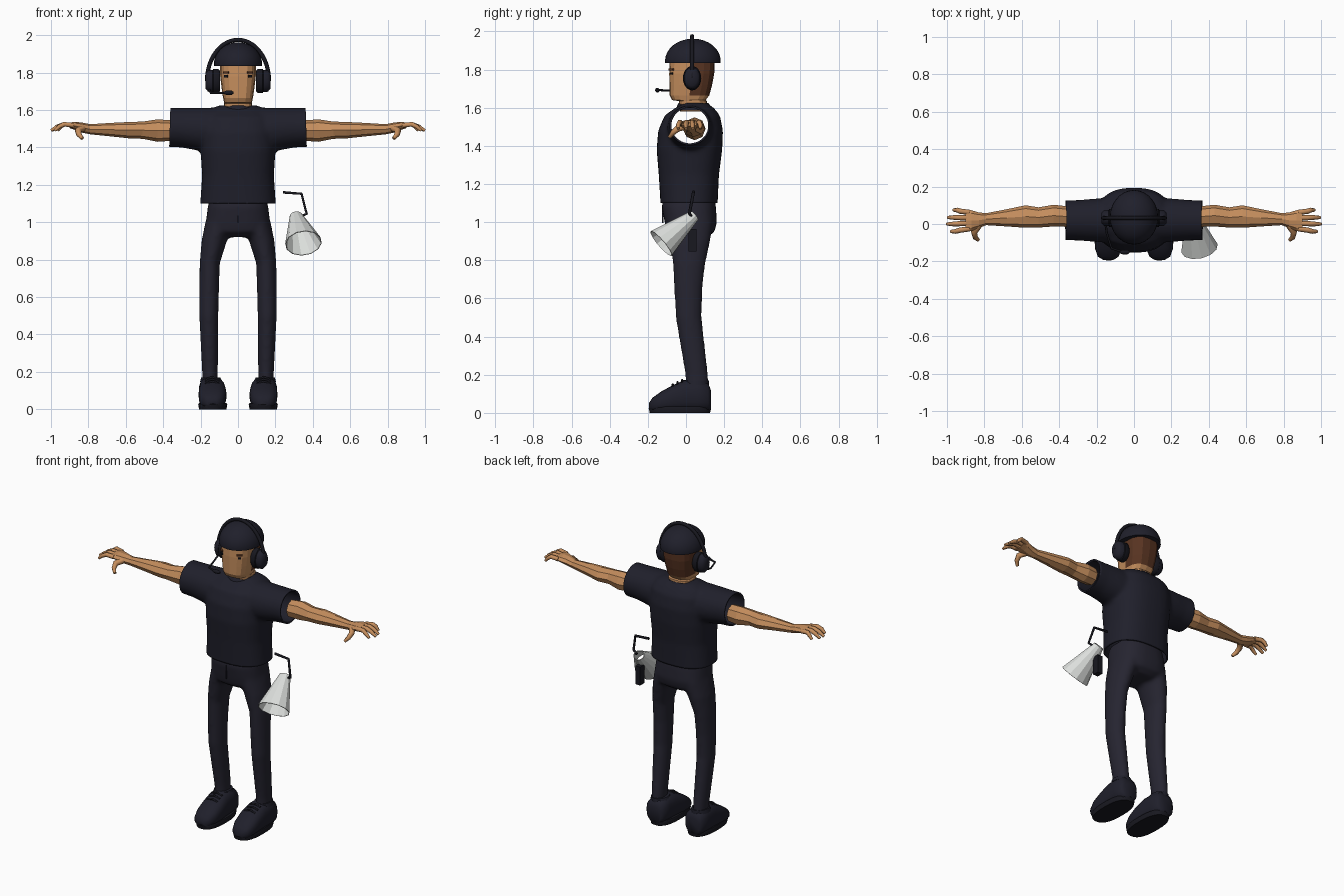
import bpy, bmesh
from math import sin, cos, pi, radians
from mathutils import Vector, Matrix

cube = bpy.data.objects.get("Cube")
if cube:
    bpy.data.objects.remove(cube, do_unlink=True)


def material(name, r, g, b):
    m = bpy.data.materials.new(name)
    m.use_nodes = True
    m.diffuse_color = (r, g, b, 1)
    m.node_tree.nodes["Principled BSDF"].inputs["Base Color"].default_value = (r, g, b, 1)
    return m


NAVY = material("navy cloth", .014, .014, .024)
PANTS = material("trouser cloth", .019, .018, .03)
BLACK = material("black plastic", .009, .009, .014)
SKIN = material("skin", .56, .27, .11)
HAIR = material("brown hair", .10, .035, .016)
WHITE = material("pale shell", .72, .74, .72)


def spow(v, n):
    return (abs(v) ** (2 / n)) * (1 if v >= 0 else -1)


def loft(bm, rings, sides=16, axis="z", n=2, caps=True):
    """Skin rings of (position, centre 1, centre 2, radius 1, radius 2) along an axis."""
    loops = []
    for p, c1, c2, r1, r2 in rings:
        loop = []
        for i in range(sides):
            a = 2 * pi * i / sides
            u, v = c1 + r1 * spow(cos(a), n), c2 + r2 * spow(sin(a), n)
            co = {"z": (u, v, p), "x": (p, u, v), "y": (u, p, v)}[axis]
            loop.append(bm.verts.new(co))
        loops.append(loop)
    for a, b in zip(loops, loops[1:]):
        for i in range(sides):
            j = (i + 1) % sides
            bm.faces.new((a[i], a[j], b[j], b[i]))
    if caps:
        bm.faces.new(loops[0])
        bm.faces.new(loops[-1])
    bmesh.ops.recalc_face_normals(bm, faces=bm.faces[:])
    return bm


def add(name, mesh, mat, smooth=0, mirror=False):
    ob = bpy.data.objects.new(name, mesh)
    bpy.context.collection.objects.link(ob)
    mesh.materials.clear()
    mesh.materials.append(mat)
    if mirror:
        ob.modifiers.new("Mirror", "MIRROR").use_clip = False
    if smooth:
        bpy.ops.object.select_all(action="DESELECT")
        ob.select_set(True)
        bpy.context.view_layer.objects.active = ob
        bpy.ops.object.shade_smooth_by_angle(angle=radians(smooth))
    return ob


def finish(name, bm, mat, smooth=0, mirror=False):
    mesh = bpy.data.meshes.new(name)
    bm.to_mesh(mesh)
    bm.free()
    return add(name, mesh, mat, smooth, mirror)


def part(name, rings, mat, smooth=0, mirror=False, **kw):
    return finish(name, loft(bmesh.new(), rings, **kw), mat, smooth, mirror)


def evaluated(ob):
    deps = bpy.context.evaluated_depsgraph_get()
    return bpy.data.meshes.new_from_object(ob.evaluated_get(deps))


def blend(name, bm, mat, cuts):
    """Fuse overlapping solids into one soft skin, then trim it open at the cut planes."""
    ob = finish(name, bm, mat)
    rm = ob.modifiers.new("Fuse", "REMESH")
    rm.mode, rm.voxel_size = "VOXEL", .012
    sm = ob.modifiers.new("Soften", "SMOOTH")
    sm.factor, sm.iterations = .5, 6
    mesh = evaluated(ob)
    bpy.data.objects.remove(ob, do_unlink=True)
    bm = bmesh.new()
    bm.from_mesh(mesh)
    for co, no in cuts:
        bmesh.ops.bisect_plane(bm, geom=bm.verts[:] + bm.edges[:] + bm.faces[:],
                               plane_co=co, plane_no=no, clear_outer=True)
    return finish(name, bm, mat, smooth=50)


def tube(name, points, radius, mat, mirror=False, smooth=0, res=1):
    """Round rod through points; a fourth value tapers it."""
    cu = bpy.data.curves.new(name, "CURVE")
    cu.dimensions, cu.bevel_depth, cu.bevel_resolution, cu.use_fill_caps = "3D", radius, res, True
    sp = cu.splines.new("POLY")
    sp.points.add(len(points) - 1)
    for p, q in zip(sp.points, points):
        p.co = (*q[:3], 1)
        p.radius = q[3] if len(q) > 3 else 1
    ob = bpy.data.objects.new(name, cu)
    bpy.context.collection.objects.link(ob)
    bpy.context.view_layer.update()
    mesh = evaluated(ob)
    bpy.data.objects.remove(ob, do_unlink=True)
    return add(name, mesh, mat, smooth, mirror)


def box(name, centre, size, mat, rot=0, mirror=False):
    bm = bmesh.new()
    m = Matrix.Translation(centre) @ Matrix.Rotation(rot, 4, "Z") @ Matrix.Diagonal((*size, 1))
    bmesh.ops.create_cube(bm, size=1, matrix=m)
    return finish(name, bm, mat, mirror=mirror)


# Shirt: torso and sleeves fused, open at cuffs and hem
bm = loft(bmesh.new(), [(1.04, 0, .016, .202, .15), (1.1, 0, .016, .202, .15),
                        (1.25, 0, .015, .192, .158), (1.38, 0, .018, .2, .172),
                        (1.48, 0, .024, .2, .17), (1.56, 0, .033, .19, .145),
                        (1.6, 0, .045, .16, .1), (1.625, 0, .05, .1, .06)], 32, n=2.5)
loft(bm, [(x, .02, z, ry, rz) for x, z, ry, rz in
          ((-.46, 1.51, .107, .102), (-.3, 1.505, .108, .106), (-.18, 1.495, .118, .118),
           (.18, 1.495, .118, .118), (.3, 1.505, .108, .106), (.46, 1.51, .107, .102))], 32, "x")
shirt = blend("shirt", bm, NAVY, [((.41, 0, 0), (1, 0, .03)), ((-.41, 0, 0), (-1, 0, .03)),
                                  ((0, 0, 1.1), (0, 0, -1))])
solid = shirt.modifiers.new("Cloth", "SOLIDIFY")
solid.thickness, solid.offset = .01, -1
part("collar", [(1.585, 0, .04, .1, .095), (1.615, 0, .04, .088, .085), (1.625, 0, .04, .08, .078)],
     NAVY, 40, sides=24, caps=False)

# Trousers: pelvis and two legs fused
bm = loft(bmesh.new(), [(1.13, 0, .015, .15, .135), (1.08, 0, .015, .162, .142),
                        (1.0, 0, .025, .172, .137), (.95, 0, .025, .165, .125),
                        (.92, 0, .025, .09, .085)], 32, n=2.6)
for s in (1, -1):
    loft(bm, [(1.0, s * .095, .025, .08, .12), (.9, s * .127, .022, .068, .105),
              (.78, s * .151, .016, .054, .085), (.65, s * .154, .012, .053, .074),
              (.5, s * .156, .014, .051, .068), (.35, s * .153, .035, .047, .064),
              (.2, s * .15, .056, .042, .06), (.13, s * .15, .06, .04, .06)], 20)
blend("trousers", bm, PANTS, [((0, 0, .15), (0, 0, -1))])
box("fly_seam", (0, -.122, 1.04), (.006, .009, .09), NAVY)

# Shoes
part("shoe", [(.13, .14, .07, .045, .05), (.115, .14, .085, .065, .075), (.06, .14, .09, .07, .085),
              (-.01, .138, .088, .072, .084), (-.07, .136, .074, .075, .071),
              (-.13, .137, .058, .072, .054), (-.175, .138, .044, .055, .036),
              (-.193, .138, .035, .025, .018)],
     NAVY, 60, True, sides=20, axis="y", n=2.6)
part("shoe_sole", [(0, .135, -.032, .073, .158), (.025, .135, -.032, .078, .164),
                   (.033, .135, -.032, .074, .16)], BLACK, 40, True, sides=28, n=2.5)
part("shoe_cuff", [(.145, .143, .055, .06, .066), (.17, .146, .056, .051, .064)],
     NAVY, 40, True, sides=20)
for i in range(3):
    y, z = -.02 - .025 * i, .172 - .011 * i
    tube("lace", [(.1, y, z - .012), (.138, y, z), (.176, y, z - .012)], .006, BLACK, True)

# Arms with hands
part("arm", [(.36, .04, 1.49, .055, .055), (.43, .045, 1.49, .058, .06), (.51, .035, 1.492, .054, .046),
             (.58, .04, 1.492, .06, .044), (.68, .033, 1.495, .046, .036), (.79, .026, 1.497, .032, .027),
             (.83, .02, 1.505, .042, .027), (.87, .018, 1.515, .056, .022), (.9, .018, 1.518, .058, .015)],
     SKIN, mirror=True, sides=8, axis="x")
for y, tip, end in ((.062, .075, .965), (.033, .035, .995), (.004, 0, 1.0), (-.026, -.04, .98)):
    tube("finger", [(.88, y, 1.518, 1), (.93, (y + tip) / 2, 1.524, 1),
                    (.965 - (1 - end) / 2, tip, 1.512, .9), (end, tip, 1.49, .6)], .014, SKIN, True)
tube("thumb", [(.83, -.005, 1.502, 1.2), (.855, -.045, 1.49, 1.1),
               (.85, -.07, 1.468, .9), (.832, -.086, 1.447, .6)], .016, SKIN, True)

# Head, with hair on the back faces
head = part("head", [(1.58, 0, .04, .074, .072), (1.635, 0, .037, .075, .074), (1.64, 0, .015, .074, .088),
                     (1.665, 0, .018, .08, .104), (1.72, 0, .025, .088, .112),
                     (1.78, 0, .03, .095, .118), (1.86, 0, .034, .095, .118)], SKIN, sides=16, n=3)
head.data.materials.append(HAIR)
for f in head.data.polygons:
    f.material_index = int(f.center.z > 1.68 and f.center.y > .03)
box("eyebrow", (.065, -.077, 1.8), (.034, .009, .011), HAIR, radians(36), True)
box("eye", (.064, -.0755, 1.78), (.02, .008, .012), BLACK, radians(36), True)

# Cap
part("cap", [(1.835, 0, .036, .128, .145)] +
     [(1.845 + .117 * sin(t), 0, .036, .128 * cos(t) + .001, .145 * cos(t) + .001)
      for t in [pi / 2 * i / 8 for i in range(9)]], NAVY, 50, sides=28)

# Headset
band = [(.166 * cos(t), .032, 1.755 + .22 * sin(t)) for t in [pi * i / 24 for i in range(25)]]
tube("headband", band, .011, BLACK, smooth=50, res=2)
part("ear_cushion", [(.095, .032, 1.755, .04, .055), (.105, .032, 1.755, .048, .064),
                     (.132, .032, 1.755, .048, .064), (.138, .032, 1.755, .04, .056)],
     BLACK, 50, True, sides=24, axis="x")
part("ear_cup", [(.136, .032, 1.755, .044, .06), (.16, .032, 1.755, .042, .057),
                 (.175, .032, 1.755, .028, .04)], NAVY, 50, True, sides=24, axis="x")
tube("microphone_boom", [(-.155, .02, 1.71), (-.145, -.05, 1.69), (-.12, -.13, 1.692),
                         (-.06, -.15, 1.692)], .006, BLACK)
part("microphone", [(-.075, -.15, 1.692, .006, .006), (-.062, -.15, 1.692, .012, .012),
                    (-.035, -.15, 1.692, .012, .012), (-.024, -.15, 1.692, .005, .005)],
     BLACK, 50, sides=12, axis="x")

# Megaphone: open faceted horn, grip and carrying rod
mouth, throat = Vector((.35, -.13, .888)), Vector((.31, .045, 1.035))
aim = throat - mouth
bm = loft(bmesh.new(), [(0, 0, 0, .1, .086), (aim.length, 0, 0, .034, .03)], 12, caps=False)
bm.transform(Matrix.Translation(mouth) @ aim.to_track_quat("Z", "Y").to_matrix().to_4x4())
horn = finish("megaphone_horn", bm, WHITE)
horn.modifiers.new("Shell", "SOLIDIFY").thickness = .004
box("megaphone_grip", (.31, .035, .905), (.035, .042, .12), BLACK)
tube("megaphone_rod", [(.24, .04, 1.16), (.34, .038, 1.152), (.367, .018, 1.045),
                       (.335, .03, 1.03)], .008, BLACK)
